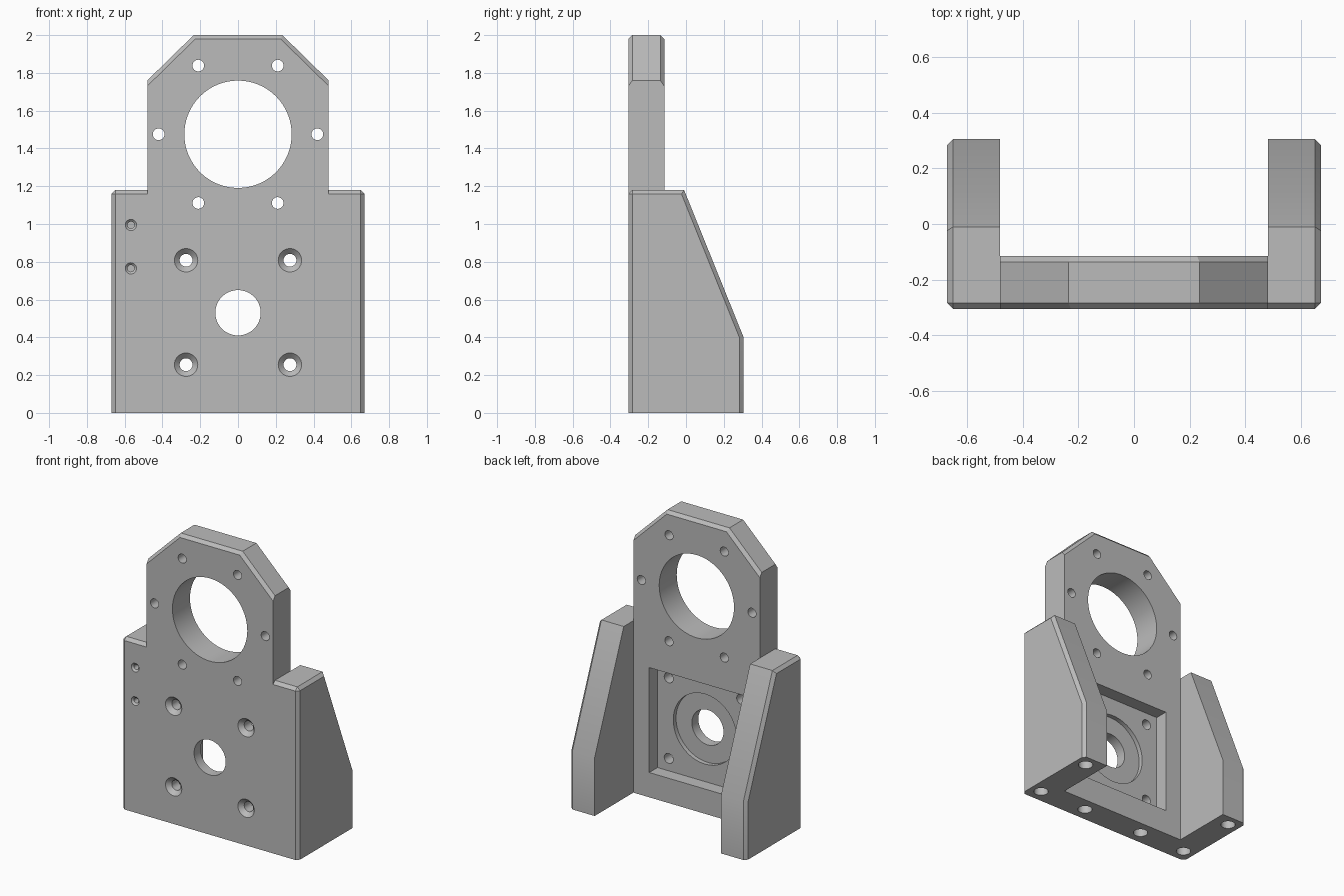
import bpy, bmesh, math
from mathutils import Matrix, Vector

if "Cube" in bpy.data.objects:
    bpy.data.objects.remove(bpy.data.objects["Cube"], do_unlink=True)

FRONT, REAR, INNER, OUTER = -0.305, -0.115, 0.48, 0.67
CHAMFER = 0.021

grey = bpy.data.materials.new("machined_grey")
grey.use_nodes = True
grey.diffuse_color = (0.5, 0.5, 0.5, 1)
grey.node_tree.nodes["Principled BSDF"].inputs["Base Color"].default_value = (0.5, 0.5, 0.5, 1)


def finish(name, bm):
    bmesh.ops.recalc_face_normals(bm, faces=bm.faces[:])
    mesh = bpy.data.meshes.new(name)
    bm.to_mesh(mesh)
    bm.free()
    mesh.materials.append(grey)
    obj = bpy.data.objects.new(name, mesh)
    bpy.context.collection.objects.link(obj)
    return obj


def prism(name, profile, depth, chamfer_rule=None):
    """Extrude a closed 3D outline along depth, then chamfer the chosen edges."""
    bm = bmesh.new()
    face = bm.faces.new([bm.verts.new(p) for p in profile])
    ext = bmesh.ops.extrude_face_region(bm, geom=[face])
    moved = [v for v in ext["geom"] if isinstance(v, bmesh.types.BMVert)]
    bmesh.ops.translate(bm, verts=moved, vec=depth)
    bmesh.ops.recalc_face_normals(bm, faces=bm.faces[:])
    if chamfer_rule:
        edges = [e for e in bm.edges if chamfer_rule(*(v.co for v in e.verts))]
        bmesh.ops.bevel(bm, geom=edges, offset=CHAMFER, segments=1, affect='EDGES')
    return finish(name, bm)


def drill(name, start, axis, profile, sides=48):
    """Turned cutter: (radius, distance) steps along an axis from a start point."""
    bm = bmesh.new()
    turn = Matrix.Translation(start) @ Vector(axis).to_track_quat('Z', 'Y').to_matrix().to_4x4()
    rings = []
    for r, d in profile:
        rings.append([bm.verts.new(turn @ Vector((r * math.cos(2 * math.pi * i / sides),
                                                  r * math.sin(2 * math.pi * i / sides), d)))
                      for i in range(sides)])
    for a, b in zip(rings, rings[1:]):
        for i in range(sides):
            j = (i + 1) % sides
            bm.faces.new((a[i], a[j], b[j], b[i]))
    bm.faces.new(rings[0])
    bm.faces.new(rings[-1])
    return finish(name, bm)


def combine(body, tool, operation):
    mod = body.modifiers.new("combine", 'BOOLEAN')
    mod.operation, mod.solver, mod.object = operation, 'EXACT', tool
    bpy.context.view_layer.update()
    result = bpy.data.meshes.new_from_object(
        body.evaluated_get(bpy.context.evaluated_depsgraph_get()))
    body.modifiers.clear()
    body.data = result
    bpy.data.objects.remove(tool, do_unlink=True)


# Upright plate with clipped top corners
half = [(INNER, 0), (INNER, 1.76), (0.235, 2.0)]
outline = half + [(-x, z) for x, z in reversed(half)]
bracket = prism("motor_bracket", [(x, FRONT, z) for x, z in outline], (0, REAR - FRONT, 0),
                lambda a, b: min(a.z, b.z) > 1.7 and abs(a.y - b.y) < 0.001)

# Sloped side walls
wall = [(FRONT, 0), (FRONT, 1.18), (-0.01, 1.18), (0.305, 0.4), (0.305, 0)]


def wall_edge(a, b):
    outer = min(abs(a.x), abs(b.x)) > OUTER - 0.001 and max(a.z, b.z) > 0.001
    top_front = min(a.z, b.z) > 1.1 and max(a.y, b.y) < FRONT + 0.001
    return outer or top_front


for side in (-1, 1):
    tool = prism("side_wall", [(side * INNER, y, z) for y, z in wall],
                 (side * (OUTER - INNER), 0, 0), wall_edge)
    combine(bracket, tool, 'UNION')

# Merge flush faces of plate and walls
bm = bmesh.new()
bm.from_mesh(bracket.data)
bmesh.ops.dissolve_limit(bm, angle_limit=0.01, verts=bm.verts[:], edges=bm.edges[:])
bm.to_mesh(bracket.data)
bm.free()

# Motor pocket in the rear face
p = 0.36
pocket = prism("pocket_cutter", [(-p, -0.205, 0.53 - p), (p, -0.205, 0.53 - p),
                                 (p, -0.205, 0.53 + p), (-p, -0.205, 0.53 + p)], (0, 0.2, 0))
combine(bracket, pocket, 'DIFFERENCE')

# Bores and holes drilled from the front
BACK = (0, 1, 0)


def cut(x, z, profile, y=FRONT, sides=48):
    combine(bracket, drill("hole_cutter", (x, y, z), BACK, profile, sides), 'DIFFERENCE')


cut(0, 0.53, [(0.24, 0), (0.24, 0.1)], y=-0.235, sides=64)
cut(0, 0.53, [(0.12, -0.1), (0.12, 0.15)], sides=64)
cut(0, 1.475, [(0.284, -0.1), (0.284, 0.3)], sides=96)
for k in range(6):
    a = k * math.pi / 3
    cut(0.42 * math.cos(a), 1.475 + 0.42 * math.sin(a), [(0.031, -0.1), (0.031, 0.3)], sides=24)

# Countersunk motor screw holes
for x in (-0.275, 0.275):
    for z in (0.255, 0.808):
        cut(x, z, [(0.072, -0.01), (0.034, 0.028), (0.034, 0.15)], sides=32)

# Small blind holes near one edge
for z in (0.765, 0.995):
    cut(-0.567, z, [(0.04, -0.01), (0.018, 0.012), (0.018, 0.1)], sides=24)

# Blind mounting holes in the underside
feet = [(s * x, y) for s in (-1, 1) for x, y in ((0.59, -0.215), (0.23, -0.21), (0.59, 0.225))]
for x, y in feet:
    tool = drill("foot_cutter", (x, y, -0.05), (0, 0, 1), [(0.046, 0), (0.046, 0.19)], 32)
    combine(bracket, tool, 'DIFFERENCE')

# Single material and smooth bores with crisp edges
bracket.data.materials.clear()
bracket.data.materials.append(grey)
for poly in bracket.data.polygons:
    poly.material_index = 0
bpy.ops.object.select_all(action='DESELECT')
bracket.select_set(True)
bpy.context.view_layer.objects.active = bracket
bpy.ops.object.shade_smooth_by_angle(angle=math.radians(25))
